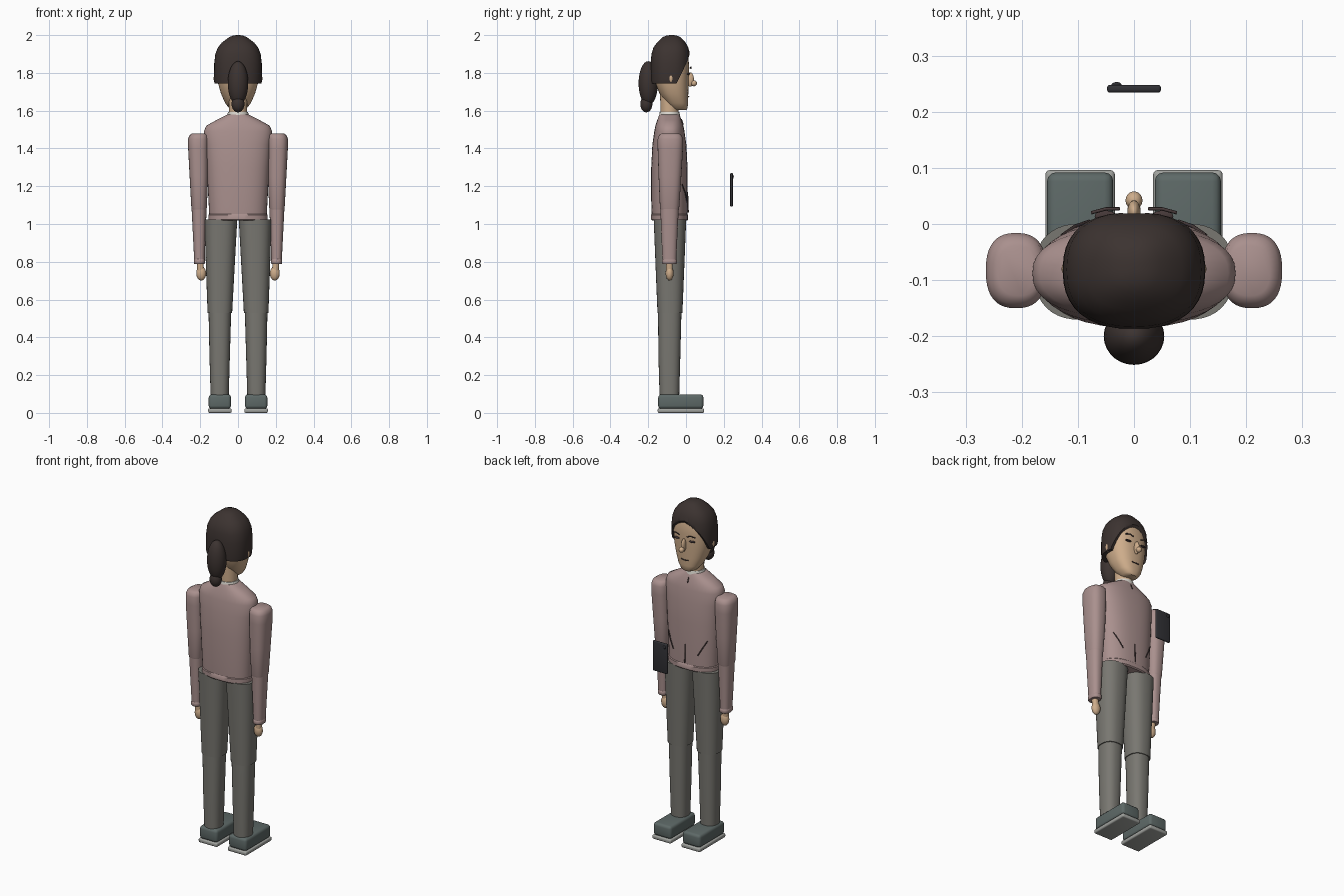
import bpy, bmesh, math
from mathutils import Vector


def material(name, rgb):
    m = bpy.data.materials.new(name)
    m.diffuse_color = (*rgb, 1)
    return m


SKIN = material("skin", (0.62, 0.42, 0.26))
HAIR = material("hair", (0.045, 0.033, 0.03))
KNIT = material("sweater", (0.40, 0.28, 0.27))
PANTS = material("trousers", (0.19, 0.185, 0.165))
SHOE = material("shoe", (0.11, 0.14, 0.135))
SOLE = material("sole", (0.35, 0.36, 0.34))
CLOTH = material("collar", (0.70, 0.68, 0.62))
DARK = material("dark_line", (0.06, 0.04, 0.04))
BLACK = material("phone", (0.03, 0.03, 0.035))


def shade(ob, angle=40):
    bpy.ops.object.select_all(action='DESELECT')
    ob.select_set(True)
    bpy.context.view_layer.objects.active = ob
    bpy.ops.object.shade_smooth_by_angle(angle=math.radians(angle))


def make(name, bm, mat):
    bmesh.ops.recalc_face_normals(bm, faces=bm.faces)
    me = bpy.data.meshes.new(name)
    bm.to_mesh(me)
    bm.free()
    ob = bpy.data.objects.new(name, me)
    bpy.context.collection.objects.link(ob)
    if mat:
        me.materials.append(mat)
    shade(ob)
    return ob


def loft(name, mat, sections, power=2.4, n=40):
    """Stack of superellipse rings: (z, cx, cy, rx, ry)."""
    bm = bmesh.new()
    rings = []
    for z, cx, cy, rx, ry in sections:
        ring = []
        for i in range(n):
            t = 2 * math.pi * i / n
            c, s = math.cos(t), math.sin(t)
            x = math.copysign(abs(c) ** (2 / power), c)
            y = math.copysign(abs(s) ** (2 / power), s)
            ring.append(bm.verts.new((cx + rx * x, cy + ry * y, z)))
        rings.append(ring)
    for a, b in zip(rings, rings[1:]):
        for i in range(n):
            j = (i + 1) % n
            bm.faces.new((a[i], a[j], b[j], b[i]))
    bm.faces.new(rings[0][::-1])
    bm.faces.new(rings[-1])
    return make(name, bm, mat)


def blob(name, mat, loc, radii):
    bm = bmesh.new()
    bmesh.ops.create_uvsphere(bm, u_segments=28, v_segments=16, radius=1)
    bmesh.ops.scale(bm, vec=radii, verts=bm.verts)
    bmesh.ops.translate(bm, vec=loc, verts=bm.verts)
    return make(name, bm, mat)


def box(name, mat, lo, hi, bevel):
    lo, hi = Vector(lo), Vector(hi)
    bm = bmesh.new()
    bmesh.ops.create_cube(bm, size=1)
    bmesh.ops.scale(bm, vec=hi - lo, verts=bm.verts)
    bmesh.ops.translate(bm, vec=(lo + hi) / 2, verts=bm.verts)
    bmesh.ops.bevel(bm, geom=bm.edges[:], offset=bevel, segments=3,
                    profile=0.5, affect='EDGES')
    return make(name, bm, mat)


def line(name, mat, pts, r):
    cu = bpy.data.curves.new(name, 'CURVE')
    cu.dimensions = '3D'
    cu.bevel_depth = r
    cu.bevel_resolution = 2
    cu.use_fill_caps = True
    sp = cu.splines.new('POLY')
    sp.points.add(len(pts) - 1)
    for p, co in zip(sp.points, pts):
        p.co = (*co, 1)
    cu.materials.append(mat)
    ob = bpy.data.objects.new(name, cu)
    bpy.context.collection.objects.link(ob)


# Limbs, mirrored
for s, side in ((1, "right"), (-1, "left")):
    a, b = sorted((s * 0.034, s * 0.158))
    box(f"sole_{side}", SOLE, (a, -0.15, 0), (b, 0.096, 0.024), 0.008)
    box(f"shoe_{side}", SHOE, (a + 0.003, -0.147, 0.022), (b - 0.003, 0.092, 0.098), 0.016)
    loft(f"lower_leg_{side}", PANTS, [
        (0.09, s * 0.097, -0.088, 0.048, 0.052),
        (0.30, s * 0.097, -0.088, 0.054, 0.058),
        (0.54, s * 0.096, -0.086, 0.060, 0.062)])
    loft(f"upper_leg_{side}", PANTS, [
        (0.53, s * 0.096, -0.085, 0.065, 0.066),
        (0.75, s * 0.094, -0.085, 0.075, 0.075),
        (1.025, s * 0.091, -0.085, 0.087, 0.086)])
    loft(f"upper_arm_{side}", KNIT, [
        (1.07, s * 0.206, -0.087, 0.036, 0.046),
        (1.085, s * 0.206, -0.087, 0.041, 0.051),
        (1.25, s * 0.207, -0.085, 0.049, 0.060),
        (1.40, s * 0.210, -0.083, 0.054, 0.067),
        (1.45, s * 0.210, -0.083, 0.054, 0.067),
        (1.47, s * 0.208, -0.083, 0.049, 0.060),
        (1.48, s * 0.206, -0.083, 0.036, 0.045)], 2.5)
    loft(f"forearm_{side}", KNIT, [
        (0.81, s * 0.204, -0.088, 0.028, 0.037),
        (0.95, s * 0.205, -0.088, 0.034, 0.043),
        (1.09, s * 0.206, -0.087, 0.040, 0.049)])
    loft(f"cuff_{side}", KNIT, [
        (0.788, s * 0.204, -0.088, 0.027, 0.036),
        (0.793, s * 0.204, -0.088, 0.030, 0.040),
        (0.810, s * 0.204, -0.088, 0.030, 0.040),
        (0.815, s * 0.204, -0.088, 0.027, 0.036)])
    blob(f"hand_{side}", SKIN, (s * 0.195, -0.087, 0.739), (0.026, 0.021, 0.038))
    loft(f"wrist_{side}", SKIN, [
        (0.75, s * 0.198, -0.088, 0.017, 0.017),
        (0.80, s * 0.201, -0.088, 0.018, 0.018)])
    # Face details per side
    blob(f"ear_{side}", SKIN, (s * 0.117, -0.080, 1.77), (0.012, 0.014, 0.026))
    blob(f"eye_{side}", DARK, (s * 0.051, 0.014, 1.795), (0.019, 0.010, 0.004))
    line(f"brow_{side}", DARK, [(s * 0.026, 0.027, 1.823), (s * 0.050, 0.027, 1.832),
                               (s * 0.076, 0.020, 1.826)], 0.003)
    # Slanted sweater crease
    line(f"crease_{side}", DARK, [(s * 0.128, -0.020, 1.21), (s * 0.105, -0.004, 1.165),
                                 (s * 0.08, 0.005, 1.12)], 0.003)

# Sweater body with hem
loft("sweater_body", KNIT, [
    (1.04, 0, -0.087, 0.152, 0.094), (1.12, 0, -0.088, 0.156, 0.096),
    (1.30, 0, -0.088, 0.166, 0.096), (1.42, 0, -0.088, 0.174, 0.090),
    (1.49, 0, -0.088, 0.181, 0.080), (1.52, 0, -0.088, 0.168, 0.074),
    (1.55, 0, -0.088, 0.115, 0.064), (1.57, 0, -0.088, 0.075, 0.057),
    (1.58, 0, -0.088, 0.056, 0.052)])
loft("sweater_hem", KNIT, [
    (1.018, 0, -0.087, 0.148, 0.092), (1.024, 0, -0.087, 0.157, 0.098),
    (1.048, 0, -0.087, 0.157, 0.098), (1.054, 0, -0.087, 0.150, 0.093)])
line("centre_crease", DARK, [(0, 0.008, 1.17), (0, 0.010, 1.12), (0, 0.012, 1.06)], 0.003)
line("neck_seam", DARK, [(0, -0.025, 1.555), (0, -0.014, 1.525)], 0.003)

# Neck and collar
loft("collar", CLOTH, [(1.57, 0, -0.087, 0.059, 0.056), (1.592, 0, -0.087, 0.053, 0.052)], 2)
loft("neck", SKIN, [(1.56, 0, -0.087, 0.048, 0.048), (1.70, 0, -0.087, 0.050, 0.050)], 2)

# Head and face
loft("head", SKIN, [
    (1.603, 0, -0.032, 0.030, 0.032), (1.612, 0, -0.036, 0.046, 0.044),
    (1.64, 0, -0.047, 0.068, 0.058), (1.69, 0, -0.064, 0.090, 0.076),
    (1.75, 0, -0.075, 0.107, 0.089), (1.83, 0, -0.080, 0.114, 0.096),
    (1.89, 0, -0.080, 0.110, 0.093), (1.94, 0, -0.080, 0.085, 0.075)])
blob("nose_bridge", SKIN, (0, 0.022, 1.765), (0.012, 0.020, 0.038))
blob("nose_tip", SKIN, (0, 0.042, 1.745), (0.015, 0.016, 0.016))
line("mouth", DARK, [(-0.024, 0.012, 1.676), (0, 0.015, 1.673), (0.024, 0.012, 1.676)], 0.003)

# Hair cap, cut open over the face by a slanted wedge
hair = loft("hair_cap", HAIR, [
    (1.745, 0, -0.082, 0.124, 0.103), (1.76, 0, -0.082, 0.127, 0.105),
    (1.85, 0, -0.082, 0.126, 0.105), (1.90, 0, -0.081, 0.120, 0.102),
    (1.935, 0, -0.080, 0.106, 0.092), (1.96, 0, -0.078, 0.086, 0.076),
    (1.975, 0, -0.077, 0.066, 0.062), (1.99, 0, -0.076, 0.046, 0.046),
    (1.998, 0, -0.076, 0.024, 0.026), (2.0, 0, -0.076, 0.008, 0.009)])
bm = bmesh.new()
for p in [(0, 0.2, 2.245), (0, -0.148, 1.6)]:
    bm.verts.new(p)
for s in (1, -1):
    for p in [(0.3, 0.2, 2.15), (0.3, -0.10, 1.6), (0.3, 0.2, 1.6)]:
        bm.verts.new((s * p[0], p[1], p[2]))
bmesh.ops.convex_hull(bm, input=bm.verts)
cutter = make("hairline_cutter", bm, None)
mod = hair.modifiers.new("hairline", 'BOOLEAN')
mod.operation = 'DIFFERENCE'
mod.solver = 'EXACT'
mod.object = cutter
bpy.context.view_layer.objects.active = hair
bpy.ops.object.modifier_apply(modifier=mod.name)
bpy.data.objects.remove(cutter)
shade(hair)

# Ponytail
blob("ponytail", HAIR, (0, -0.200, 1.745), (0.054, 0.051, 0.117))
blob("ponytail_tip", HAIR, (0, -0.210, 1.635), (0.034, 0.032, 0.044))

# Phone held in the air before the figure
box("phone", BLACK, (-0.048, 0.234, 1.092), (0.048, 0.248, 1.27), 0.005)
blob("phone_camera", BLACK, (-0.031, 0.248, 1.25), (0.009, 0.005, 0.009))
